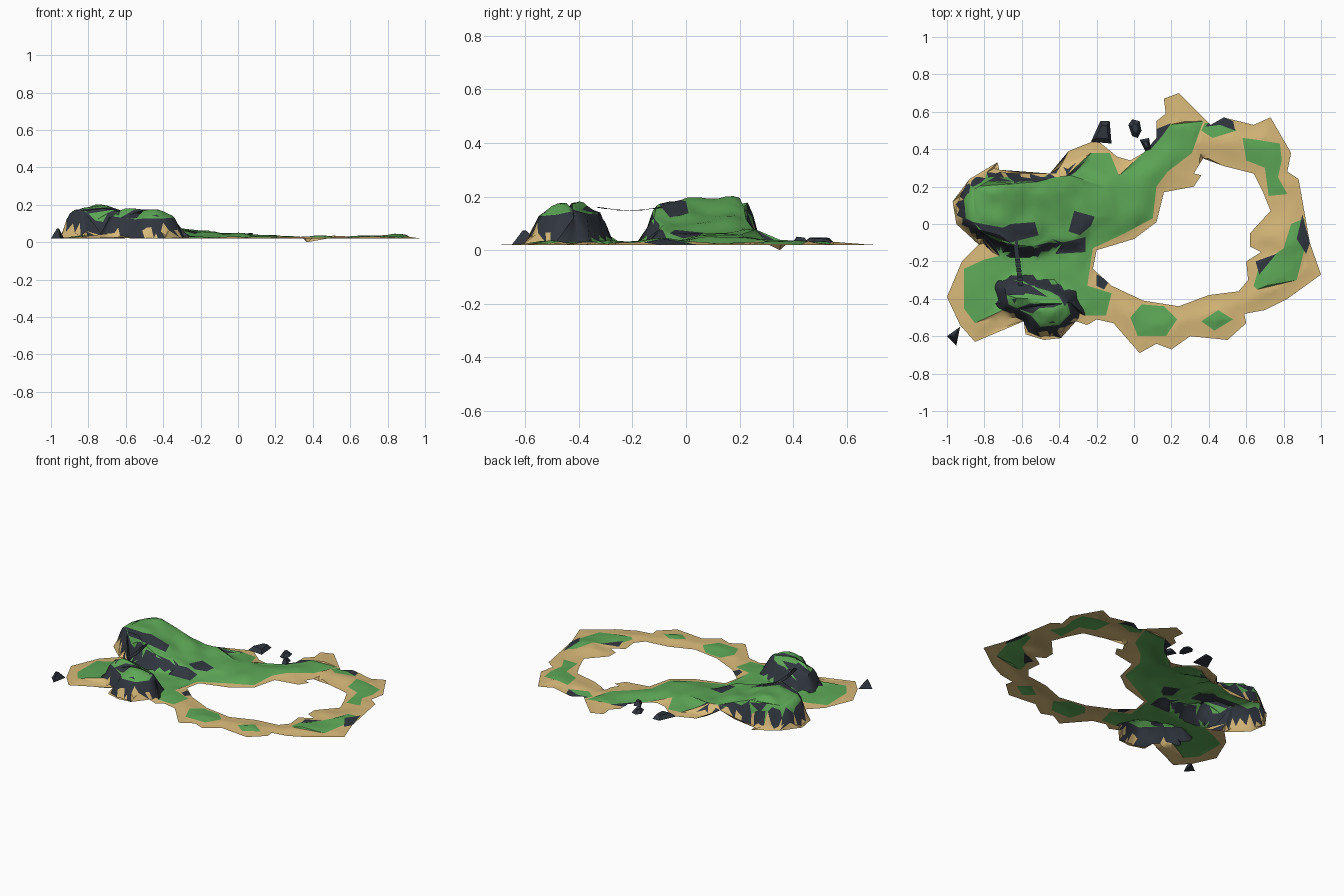
import bpy, bmesh, math, random
from mathutils import Vector as V, geometry, noise

if "Cube" in bpy.data.objects:
    bpy.data.objects.remove(bpy.data.objects["Cube"])

random.seed(4)

def mat(name, col):
    m = bpy.data.materials.new(name)
    m.diffuse_color = (*col, 1)
    m.use_nodes = True
    m.node_tree.nodes["Principled BSDF"].inputs["Base Color"].default_value = m.diffuse_color
    return m

SAND = mat("sand", (0.68, 0.48, 0.19))
GRASS = mat("grass", (0.11, 0.39, 0.095))
ROCK = mat("dark_rock", (0.03, 0.037, 0.05))

# Shore and lagoon outlines
shore = [(-.2, .45), (-.09, .36), (-.02, .34), (.05, .38), (.12, .46), (.12, .55), (.17, .59), (.16, .67), (.24, .7),
         (.41, .53), (.48, .57), (.64, .53), (.73, .57), (.84, .38), (.82, .28), (.88, .24), (.94, -.1),
         (1, -.27), (.82, -.4), (.7, -.46), (.59, -.48), (.6, -.53), (.5, -.62), (.3, -.6), (.2, -.67), (.12, -.64),
         (.03, -.69), (-.11, -.53), (-.2, -.51), (-.25, -.54), (-.31, -.52), (-.39, -.61), (-.48, -.62), (-.58, -.59),
         (-.59, -.52), (-.85, -.63), (-.93, -.54), (-1, -.39), (-.92, -.2), (-.83, -.11), (-.95, 0),
         (-.97, .12), (-.88, .24), (-.73, .33), (-.72, .29), (-.45, .27), (-.35, .39)]
lagoon = [(.32, .27), (.35, .32), (.37, .35), (.48, .31), (.64, .27), (.69, .17), (.73, .07), (.62, -.05),
          (.62, -.12), (.68, -.15), (.6, -.2), (.61, -.3), (.56, -.36), (.4, -.38), (.24, -.44), (.05, -.41),
          (-.12, -.33), (-.22, -.24), (-.2, -.14), (0, -.08), (.12, .01), (.16, .17), (.32, .2), (.36, .26)]
# Flat tops of the two hills
north_top = [(-.9, .03), (-.88, .17), (-.78, .23), (-.58, .21), (-.42, .25), (-.34, .26), (-.15, .2), (-.13, .05),
             (-.25, .02), (-.32, -.09), (-.44, -.08), (-.54, -.12), (-.65, -.11), (-.72, -.06), (-.83, -.03)]
south_top = [(-.69, -.35), (-.62, -.32), (-.52, -.34), (-.45, -.36), (-.36, -.41), (-.34, -.48), (-.4, -.54),
             (-.5, -.55), (-.55, -.49), (-.67, -.43)]
# Grass patches
grass = [[(-.23, .38), (-.13, .38), (-.08, .26), (.05, .38), (.18, .53), (.37, .55), (.31, .38), (.18, .28),
          (.12, .2), (.1, .03), (-.05, -.05), (-.22, -.13), (-.25, -.33), (-.12, -.37), (-.15, -.49),
          (-.26, -.49), (-.34, -.42), (-.7, -.46), (-.85, -.53), (-.91, -.45), (-.91, -.24), (-.8, -.19),
          (-.72, -.17), (-.85, 0), (-.86, .2), (-.45, .23), (-.38, .24)],
         [(-.02, -.5), (.04, -.43), (.16, -.44), (.23, -.51), (.17, -.6), (.02, -.6)],
         [(.36, -.52), (.45, -.46), (.53, -.51), (.43, -.57)],
         [(.64, -.33), (.67, -.22), (.8, -.13), (.84, 0), (.91, .03), (.92, -.1), (.87, -.3), (.66, -.35)],
         [(.58, .46), (.66, .45), (.78, .43), (.79, .34), (.77, .25), (.82, .16), (.72, .15), (.7, .3), (.6, .34)],
         [(.36, .5), (.42, .46), (.55, .5), (.5, .55), (.38, .54)]]
# Bare rock patches
bare = [[(.38, .52), (.43, .57), (.48, .57), (.53, .55), (.54, .5), (.46, .53)],
        [(.08, .44), (.1, .5), (.2, .54), (.15, .47), (.09, .4)],
        [(.9, .05), (.94, -.1), (.92, -.16), (.87, -.08)],
        [(.65, -.2), (.76, -.16), (.67, -.27)],
        [(-.32, .07), (-.21, .04), (-.23, -.01), (-.29, -.06), (-.35, -.04)],
        [(-.38, -.1), (-.26, -.07), (-.26, -.15), (-.42, -.16)],
        [(-.2, -.27), (-.13, -.3), (-.16, -.35), (-.2, -.33)],
        [(-.7, -.33), (-.64, -.3), (-.55, -.33), (-.46, -.39), (-.58, -.37), (-.68, -.38)],
        [(-.41, -.37), (-.31, -.36), (-.37, -.44)],
        [(-.86, .01), (-.7, -.02), (-.66, .0), (-.53, .01), (-.51, -.06), (-.66, -.1), (-.8, -.05)]]

def inside(p, poly):
    r = False
    for (ax, ay), (bx, by) in zip(poly, poly[1:] + poly[:1]):
        if (ay > p[1]) != (by > p[1]) and p[0] < ax + (p[1] - ay) * (bx - ax) / (by - ay):
            r = not r
    return r

def dist(p, poly):
    """Distance to a polygon edge, positive inside."""
    best = 9
    for a, b in zip(poly, poly[1:] + poly[:1]):
        ax, ay = a
        dx, dy = b[0] - ax, b[1] - ay
        t = max(0, min(1, ((p[0] - ax) * dx + (p[1] - ay) * dy) / (dx * dx + dy * dy)))
        best = min(best, math.hypot(p[0] - ax - t * dx, p[1] - ay - t * dy))
    return best if inside(p, poly) else -best

def step(t):
    t = max(0, min(1, t))
    return t * t * (3 - 2 * t)

def ramp(x, keys):
    for (a, u), (b, v) in zip(keys, keys[1:]):
        if x < b:
            return u + (v - u) * max(0, (x - a) / (b - a))
    return keys[-1][1]

ridge = [(-.95, .11), (-.86, .145), (-.72, .15), (-.6, .115), (-.45, .065), (-.33, .04), (-.22, .018), (-.1, .01)]

def height(p):
    x, y = p
    edge = max(0, min(dist(p, shore), -dist(p, lagoon)))
    if edge < .001 and math.hypot(x - .37, y - .35) < .02:
        return 0.0
    n = noise.noise(V((x * 8, y * 8, 3)))
    z = .02 + step(edge / .12) * (.012 + .008 * n)
    z += .02 * math.exp(-((x + .05) ** 2 + (y - .15) ** 2) / .03) * step(edge / .08)
    z += .018 * math.exp(-((x - .89) ** 2 + (y + .08) ** 2) / .006) * step(edge / .04)
    dn, ds = dist(p, north_top), dist(p, south_top)
    z += step(1 + dn / .06) * (ramp(x, ridge) + .014 * n * (x < -.3)) + .012 * step(dn / .1) * step((-.35 - x) / .2)
    z += step(1 + ds / .055) * (.105 + .01 * n) + ramp(x, [(-.7, .04), (-.6, .045), (-.35, .015)]) * step(ds / .07)
    return z

# Island: one open sheet, triangulated along all outlines
polys = [shore, lagoon, north_top, south_top] + grass + bare
pts, edges = [], []
for poly in polys:
    s = len(pts)
    pts += [V(p) for p in poly]
    edges += [(s + i, s + (i + 1) % len(poly)) for i in range(len(poly))]
S = .025
for i in range(-41, 42):
    for j in range(-29, 30):
        p = V(((i + .5 * (j % 2)) * S + random.uniform(-.006, .006), j * S + random.uniform(-.006, .006)))
        if inside(p, shore) and not inside(p, lagoon) and min(abs(dist(p, q)) for q in polys) > .008:
            pts.append(p)
co, _, tris, *_ = geometry.delaunay_2d_cdt(pts, edges, [], 0, 1e-5)
zs = [height(c) for c in co]
bm = bmesh.new()
vs = [bm.verts.new((c.x, c.y, z)) for c, z in zip(co, zs)]
for t in tris:
    c = sum((co[i] for i in t), V((0, 0))) / len(t)
    if not inside(c, shore) or inside(c, lagoon):
        continue
    f = bm.faces.new([vs[i] for i in t])
    f.normal_update()
    if f.normal.z < 0:
        f.normal_flip()
    z = f.calc_center_median().z
    green = any(inside(c, g) for g in grass)
    wave = math.sin(c.x * 60 + c.y * 45)
    if any(inside(c, b) for b in bare):
        f.material_index = 2
    elif f.normal.z < .72:                      # cliffs, with sandy feet and some grassy tops
        top = z > .135 - .035 * wave and c.y > -.25
        f.material_index = 0 if z < .05 + .03 * wave and not green else 1 if top else 2
    else:
        f.material_index = 1 if green or z > .075 else 0
bmesh.ops.delete(bm, geom=[v for v in bm.verts if not v.link_faces], context='VERTS')

def make(name, bm, mats):
    me = bpy.data.meshes.new(name)
    bm.to_mesh(me)
    bm.free()
    for m in mats:
        me.materials.append(m)
    ob = bpy.data.objects.new(name, me)
    bpy.context.collection.objects.link(ob)
    return ob

island = make("island", bm, [SAND, GRASS, ROCK])
bpy.context.view_layer.objects.active = island
island.select_set(True)
bpy.ops.object.shade_smooth_by_angle(angle=math.radians(40))

# Sea rocks: faceted lumps with a shrunken top
def rock(name, base, top, shrink):
    bm = bmesh.new()
    c = sum((V(p) for p in base), V((0, 0))) / len(base)
    lo = [bm.verts.new((*p, .02)) for p in base]
    hi = [bm.verts.new((*c.lerp(V(p), shrink), top + random.uniform(-.006, .006))) for p in base]
    bm.faces.new(lo)
    bm.faces.new(hi)
    for i in range(len(base)):
        k = (i + 1) % len(base)
        bm.faces.new((lo[i], lo[k], hi[k], hi[i]))
    bmesh.ops.recalc_face_normals(bm, faces=bm.faces)
    make(name, bm, [ROCK])

rock("sea_rock_west", [(-1, -.6), (-.93, -.55), (-.95, -.65)], .068, .2)
rock("sea_rock_north_1", [(-.23, .44), (-.18, .55), (-.13, .55), (-.12, .43)], .042, .6)
rock("sea_rock_north_2", [(-.03, .53), (-.01, .56), (.03, .55), (.04, .5), (.02, .46), (-.01, .47)], .045, .5)
rock("sea_rock_north_3", [(.03, .45), (.08, .46), (.09, .4), (.06, .39)], .045, .5)

# Plank bridge between the hills, sagging slightly
bm = bmesh.new()
a, b, N = V((-.635, -.09, .16)), V((-.605, -.33, .16)), 20
for i in range(N):
    t = (i + .5) / N
    c = a.lerp(b, t) - V((0, 0, .012 * math.sin(math.pi * t)))
    r = bmesh.ops.create_cube(bm, size=1)
    for v in r['verts']:
        v.co = c + V((v.co.x * .026, v.co.y * .0115, v.co.z * .002))
make("bridge", bm, [ROCK])
